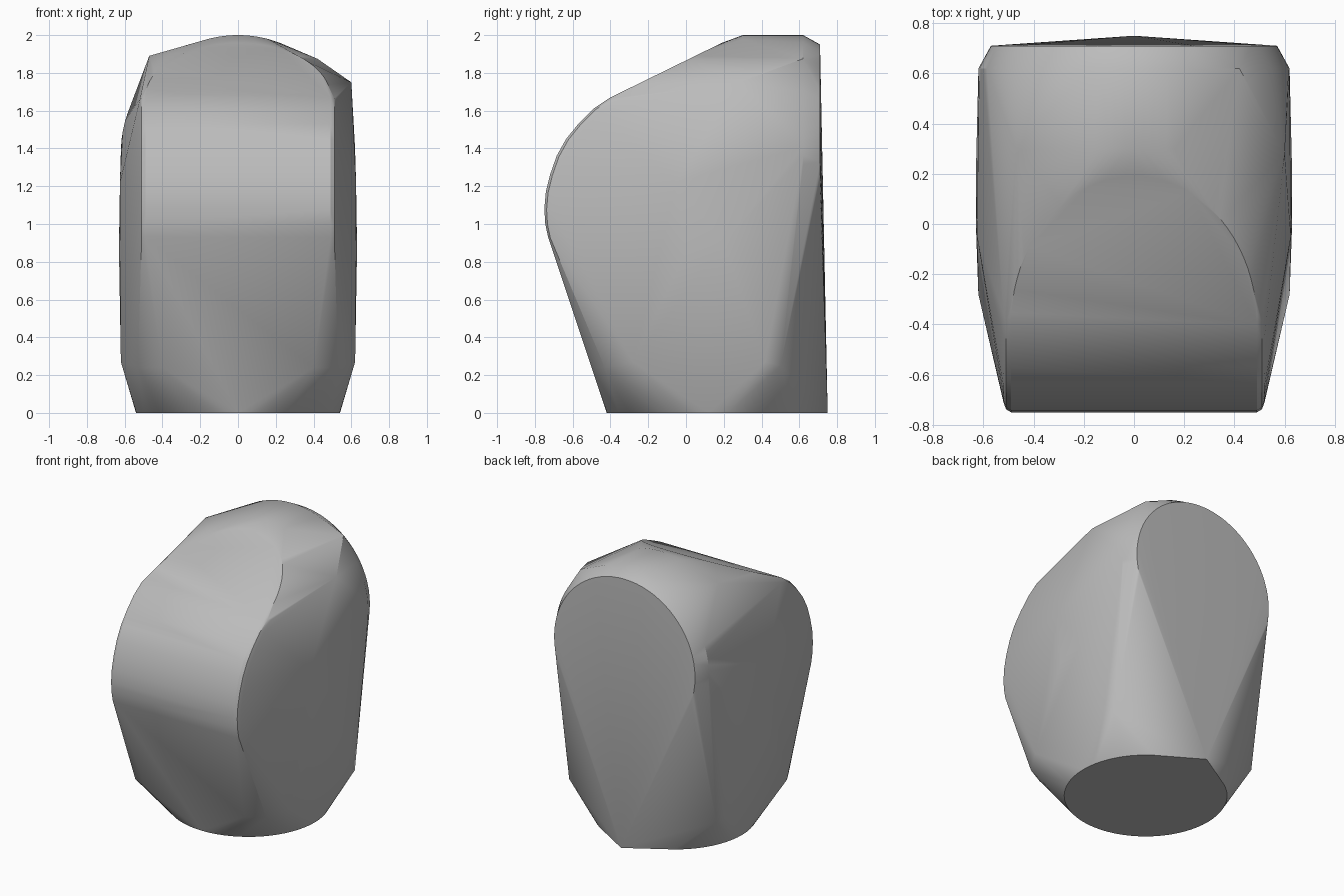
import bpy, bmesh, math

cube = bpy.data.objects.get("Cube")
if cube:
    bpy.data.objects.remove(cube, do_unlink=True)


def material(name, value):
    mat = bpy.data.materials.new(name)
    mat.use_nodes = True
    colour = (value, value, value, 1)
    mat.diffuse_color = colour
    mat.node_tree.nodes["Principled BSDF"].inputs["Base Color"].default_value = colour
    return mat


def arc(cx, cy, rx, ry, start, end, steps):
    for i in range(steps + 1):
        a = math.radians(start + (end - start) * i / steps)
        yield cx + rx * math.cos(a), cy + ry * math.sin(a)


points = []


def both_sides(x, y, z):
    points.extend([(x, y, z), (-x, y, z)])


# Foot: round base with a point towards the back
points += [(x, y, 0) for x, y in arc(0, 0.12, 0.54, 0.54, 0, 360, 64)]
points.append((0, 0.75, 0))

# Flat back disc and the larger rim in front of it
points += [(x, 0.71, z) for x, z in arc(0, 1.38, 0.57, 0.57, -30, 210, 48)]
points += [(x, 0.62, z) for x, z in arc(0, 1.38, 0.62, 0.62, -10, 190, 48)]

# Rounded front, with softened ends
front = [(-0.73, 0.93), (-0.745, 1.0), (-0.75, 1.08), (-0.742, 1.17),
         (-0.72, 1.26), (-0.685, 1.36), (-0.635, 1.45), (-0.57, 1.53),
         (-0.49, 1.61), (-0.4, 1.67)]
for y, z in front:
    both_sides(0.49, y, z)
    both_sides(0.51, y + 0.012, z - 0.004)
    both_sides(0.52, y + 0.04, z - 0.012)

# Sloping top panel with a half-oval end
for x, y in arc(0, -0.4, 0.49, 0.59, 0, 180, 40):
    points.append((x, y, 1.67 + (y + 0.4) * 0.49))

# Crown ridge
points += [(x, 0.3, z) for x, z in arc(0, 1.38, 0.62, 0.62, 75, 105, 10)]

# Lower corners and side bulges
for corner in [(0.4, -0.5, 0.24), (0.53, -0.43, 0.24), (0.62, -0.28, 0.27),
               (0.62, 0.42, 0.27), (0.595, 0.5, 0.25),
               (0.63, 0, 0.85), (0.625, -0.05, 1.22), (0.63, 0.2, 0.9)]:
    both_sides(*corner)

# Uneven upper corners
points += [(0.6, 0.28, 1.75), (0.42, 0.62, 1.875), (-0.47, 0.3, 1.89)]

# Wrap everything in one faceted shell
bm = bmesh.new()
for p in points:
    bm.verts.new(p)
bmesh.ops.remove_doubles(bm, verts=bm.verts, dist=0.002)
bmesh.ops.convex_hull(bm, input=bm.verts)
bmesh.ops.delete(bm, geom=[v for v in bm.verts if not v.link_faces], context='VERTS')
bmesh.ops.dissolve_limit(bm, angle_limit=math.radians(0.8),
                         verts=bm.verts, edges=bm.edges)
bmesh.ops.recalc_face_normals(bm, faces=bm.faces)
mesh = bpy.data.meshes.new("boulder")
bm.to_mesh(mesh)
bm.free()
mesh.materials.append(material("stone_grey", 0.5))

boulder = bpy.data.objects.new("boulder", mesh)
bpy.context.collection.objects.link(boulder)
bpy.context.view_layer.objects.active = boulder
boulder.select_set(True)
bpy.ops.object.shade_smooth_by_angle(angle=math.radians(30))
